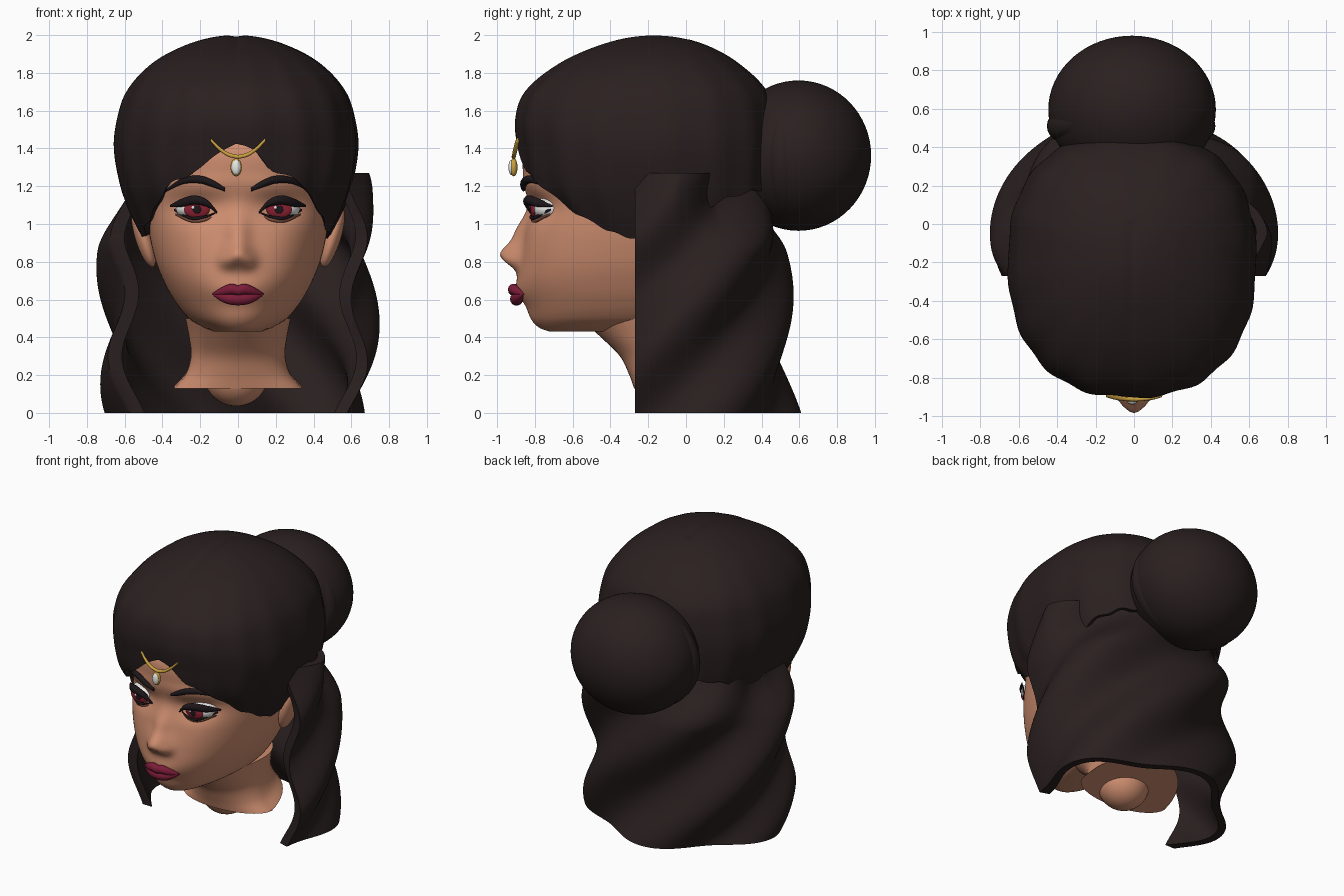
import bpy, bmesh
from math import sin, cos, pi, exp, sqrt, radians
from mathutils import Matrix

if "Cube" in bpy.data.objects:
    bpy.data.objects.remove(bpy.data.objects["Cube"])


def material(name, *rgb):
    mat = bpy.data.materials.new(name)
    mat.use_nodes = True
    mat.diffuse_color = (*rgb, 1)
    bsdf = next(n for n in mat.node_tree.nodes if n.type == "BSDF_PRINCIPLED")
    bsdf.inputs["Base Color"].default_value = (*rgb, 1)
    bsdf.inputs["Roughness"].default_value = 0.7
    return mat


HAIR = material("dark brown hair", .023, .014, .014)
SKIN = material("warm skin", .62, .27, .16)
LIP = material("crimson lips", .2, .012, .04)
GOLD = material("gold", .6, .36, .05)
WHITE = material("pearl white", .8, .8, .78)
IRIS = material("red iris", .25, .015, .03)
LASH = material("black lash", .012, .008, .01)
LID = material("brown lid", .2, .07, .045)


def interp(table, t):
    """Smooth lookup in rows whose first value is the ascending parameter."""
    n = len(table)
    t = min(max(t, table[0][0]), table[-1][0])
    i = max(k for k in range(n - 1) if table[k][0] <= t)

    def slope(k, c):
        a, b = table[max(k - 1, 0)], table[min(k + 1, n - 1)]
        return (b[c] - a[c]) / (b[0] - a[0])
    p, q = table[i], table[i + 1]
    h = q[0] - p[0]
    s = (t - p[0]) / h
    step = s * s * (3 - 2 * s)
    return [p[c] + (q[c] - p[c]) * step + h * (s * (1 - s) ** 2 * slope(i, c)
            - s * s * (1 - s) * slope(i + 1, c)) for c in range(1, len(p))]


def finish(name, bm, mat, thickness=0):
    mesh = bpy.data.meshes.new(name)
    bm.to_mesh(mesh)
    bm.free()
    mesh.materials.append(mat)
    obj = bpy.data.objects.new(name, mesh)
    bpy.context.collection.objects.link(obj)
    bpy.ops.object.select_all(action="DESELECT")
    obj.select_set(True)
    bpy.context.view_layer.objects.active = obj
    if thickness:
        mod = obj.modifiers.new("thickness", "SOLIDIFY")
        mod.thickness, mod.offset = thickness, -1
        bpy.ops.object.modifier_apply(modifier=mod.name)
    bpy.ops.object.shade_smooth_by_angle(angle=radians(55))


def grid(name, rows, cols, point, mat, caps=False, thickness=0):
    """Closed loops through point(u, v), u running up and v running around."""
    bm = bmesh.new()
    vs = [[bm.verts.new(point(r / (rows - 1), c / cols)) for c in range(cols)]
          for r in range(rows)]
    for r in range(rows - 1):
        for c in range(cols):
            d = (c + 1) % cols
            bm.faces.new((vs[r][c], vs[r][d], vs[r + 1][d], vs[r + 1][c]))
    if caps:
        bm.faces.new(vs[0])
        bm.faces.new(vs[-1])
        bmesh.ops.recalc_face_normals(bm, faces=bm.faces)
    bmesh.ops.remove_doubles(bm, verts=bm.verts, dist=1e-5)
    finish(name, bm, mat, thickness)


def ball(name, loc, size, mat, tilt=0, seg=40):
    bm = bmesh.new()
    m = (Matrix.Translation(loc) @ Matrix.Rotation(tilt, 4, "Y")
         @ Matrix.Diagonal((*size, 1)) @ Matrix.Rotation(pi / 2, 4, "X"))
    bmesh.ops.create_uvsphere(bm, u_segments=seg, v_segments=seg // 2, radius=1, matrix=m)
    finish(name, bm, mat)


def ring(phi, w, front, back, yc, p):
    """Rounded outline; phi runs from the front round by +x."""
    sx, cy = sin(phi), cos(phi)
    x = w * abs(sx) ** (2 / p) * (1 if sx > 0 else -1)
    depth = abs(cy) ** (2 / p)
    return x, yc + (front - yc) * depth if cy > 0 else yc + (back - yc) * depth


# Head: height, half width, front, back
HEAD = [(.43, .13, -.72, -.1), (.45, .18, -.77, 0), (.5, .26, -.81, .1), (.6, .34, -.85, .15),
        (.7, .395, -.885, .2), (.8, .435, -.88, .2), (.95, .47, -.855, .25), (1.1, .485, -.835, .3),
        (1.25, .49, -.86, .3), (1.4, .48, -.855, .3), (1.6, .4, -.72, .2)]
# Bumps: x, z, spread x, spread z, height
BUMPS = [(0, .94, .042, .075, .052), (0, .835, .05, .044, .088), (.06, .80, .028, .028, .03),
         (.22, 1.09, .09, .05, -.04), (.28, .92, .1, .1, .012), (.2, 1.2, .15, .04, .012),
         (0, .5, .09, .04, .012), (0, .635, .11, .045, .03)]
YC, P = -.25, 2.3


def bump(x, z):
    return sum(h * exp(-(((abs(x) - cx) / sx) ** 2 + ((z - cz) / sz) ** 2) / 2)
               for cx, cz, sx, sz, h in BUMPS)


def face_y(x, z):
    w, front, _ = interp(HEAD, z)
    r = min(1, abs(x) / w)
    return YC + (front - YC) * (1 - r ** P) ** (1 / P) - bump(x, z)


def head_point(u, v):
    z = .43 + 1.17 * u ** 1.3
    x, y = ring(2 * pi * v, *interp(HEAD, z), YC, P)
    return x, y - (bump(x, z) if y < YC else 0), z


grid("head", 100, 180, head_point, SKIN, caps=True)

# Neck, rising toward the back, with the rounded stub under it
NECK = [(.13, .34, -.275, .27), (.2, .28, -.3, .25), (.3, .25, -.35, .22),
        (.4, .26, -.45, .2), (.5, .28, -.56, .2)]


def neck_point(u, v):
    z = .13 + .37 * u
    x, y = ring(2 * pi * v, *interp(NECK, z), -.1, 2)
    return x, y, z + .25 * max(0, y + .1) * (1 - u)


grid("neck", 20, 48, neck_point, SKIN, caps=True)
ball("neck_stub", (-.01, -.12, .2), (.17, .165, .165), SKIN)


# Features laid across the face: x, z, radius
def tube(name, table, x0, x1, y_at, mat, side=1, steps=33):
    def point(u, v):
        x = x0 + (x1 - x0) * u
        z, r = interp(table, abs(x))
        a = 2 * pi * v
        return side * x, y_at(x, z) + r * cos(a), z + r * sin(a)
    grid(name, steps, 14, point, mat, caps=True)


def on_face(offset):
    return lambda x, z: face_y(x, z) - offset


def on_eye(offset):
    return lambda x, z: -.84 + 4 * (x - .18) ** 2 + offset


tube("upper_lip", [(0, .648, .028), (.035, .655, .029), (.085, .644, .022), (.135, .628, .005)],
     -.135, .135, on_face(.015), LIP)
tube("lower_lip", [(0, .603, .035), (.05, .606, .032), (.095, .615, .022), (.13, .625, .005)],
     -.13, .13, on_face(.022), LIP)

BROW = [(.07, 1.183, .01), (.13, 1.212, .019), (.2, 1.235, .021), (.29, 1.228, .017), (.385, 1.175, .006)]
UPPER = [(.11, 1.06, .006), (.16, 1.108, .019), (.23, 1.127, .025), (.3, 1.112, .022), (.36, 1.095, .006)]
LINER = [(.12, 1.058, .004), (.18, 1.037, .007), (.25, 1.032, .009), (.34, 1.075, .006)]
LOWER = [(.12, 1.045, .005), (.18, 1.022, .009), (.25, 1.018, .009), (.33, 1.05, .005)]
for side, tag in ((1, "left"), (-1, "right")):
    ball(tag + "_eyeball", (side * .225, -.72, 1.08), (.105, .1, .062), WHITE)
    ball(tag + "_iris", (side * .218, -.806, 1.077), (.068, .018, .046), IRIS)
    ball(tag + "_pupil", (side * .218, -.824, 1.077), (.022, .005, .022), LASH, seg=20)
    ball(tag + "_glint", (side * .218 - .02, -.828, 1.087), (.009, .004, .009), WHITE, seg=12)
    tube(tag + "_upper_lash", UPPER, .11, .36, on_eye(0), LASH, side)
    tube(tag + "_lower_liner", LINER, .12, .34, on_eye(.018), LASH, side)
    tube(tag + "_lower_lid", LOWER, .12, .33, on_eye(.028), LID, side)
    tube(tag + "_eyebrow", BROW, .07, .385, on_face(.008), LASH, side)
    ball(tag + "_ear", (side * .5, -.13, .93), (.045, .085, .165), SKIN, side * .3)

# Forehead jewel
tube("circlet", [(0, 1.355, .011), (.05, 1.367, .011), (.1, 1.4, .012), (.145, 1.445, .01)],
     -.145, .145, lambda x, z: -.912 + x * x, GOLD)
ball("pendant_setting", (-.01, -.912, 1.3), (.03, .02, .048), GOLD, seg=24)
ball("pendant_pearl", (-.01, -.925, 1.3), (.024, .015, .04), WHITE, seg=24)

# Hair cap: distance below crown (root), half width, front, back
CAP = [(sqrt(2 - z), w, f, b) for z, w, f, b in (
    (2, 0, -.17, -.17), (1.95, .26, -.45, .1), (1.85, .445, -.67, .28), (1.7, .58, -.85, .43),
    (1.55, .63, -.9, .47), (1.4, .645, -.885, .48), (1.2, .61, -.84, .47),
    (1.05, .555, -.73, .45), (.92, .49, -.63, .42))]
HAIRLINE = [(0, 1.425), (.1, 1.38), (.24, 1.285), (.5, 1.22), (.77, 1.09), (1.12, .98),
            (1.45, .93), (1.8, 1), (2.1, 1.12), (2.6, 1.18), (pi, 1.18)]


def cap_point(u, v):
    phi = 2 * pi * v
    edge = interp(HAIRLINE, min(phi, 2 * pi - phi))[0] + .008 * sin(phi * 21)
    t = 1 - u
    root = sqrt(2 - edge) * t
    w, front, back = interp(CAP, root)
    x, y = ring(phi, w, front, back, -.17 - .03 * t, 2.2 + .25 * t)
    strand = 1 + .009 * t * sin(phi * 16)
    part = .008 * exp(-(x / .03) ** 2) if y < 0 else 0
    return x * strand - .01, y * strand, 2 - root * root - part * (1 - t)


grid("hair_cap", 60, 160, cap_point, HAIR, thickness=.04)


# Loose hair wrapping the back, with slanting waves; the loop runs out and back inside
def curtain_point(u, v):
    z = 1.27 * u
    along = min(v / .495, 1) if v < .5 else min((1 - v) / .495, 1)
    a = radians(-23 + 226 * along)
    wave = .05 * cos(2 * pi * (z - .47 - .85 * a / (pi / 2)) / .7)
    s = min(max((z - .85) / .35, 0), 1)
    fold = min(1, .4 - .15 * cos(a) + 1.6 * max(sin(a), 0))
    tuck = 1 - .2 * s * s * (3 - 2 * s) * fold
    inset = 0 if v < .5 else .05 + .03 * abs(2 * along - 1) ** 6
    low = max(0, 1 - z / .4) ** 2
    x = ((.7 + wave - .04 * low) * tuck - inset) * cos(a)
    if a < 0 or a > pi:
        return x, -.05 + .565 * sin(a), z
    return x, -.05 + ((.57 + wave + .045 * low) * tuck - inset) * sin(a), z


grid("loose_hair", 60, 200, curtain_point, HAIR, caps=True)

# Bun and the band of hair wound at its base
ball("bun", (-.01, .595, 1.362), (.436, .385, .398), HAIR, seg=64)


def band_point(u, v):
    a, b = 2 * pi * u, 2 * pi * v
    r = .325 + .085 * cos(b)
    return -.015 + 1.07 * r * cos(a), .53 + .085 * sin(b) - .02 * cos(2 * a), 1.355 + .94 * r * sin(a)


grid("bun_band", 65, 20, band_point, HAIR)
